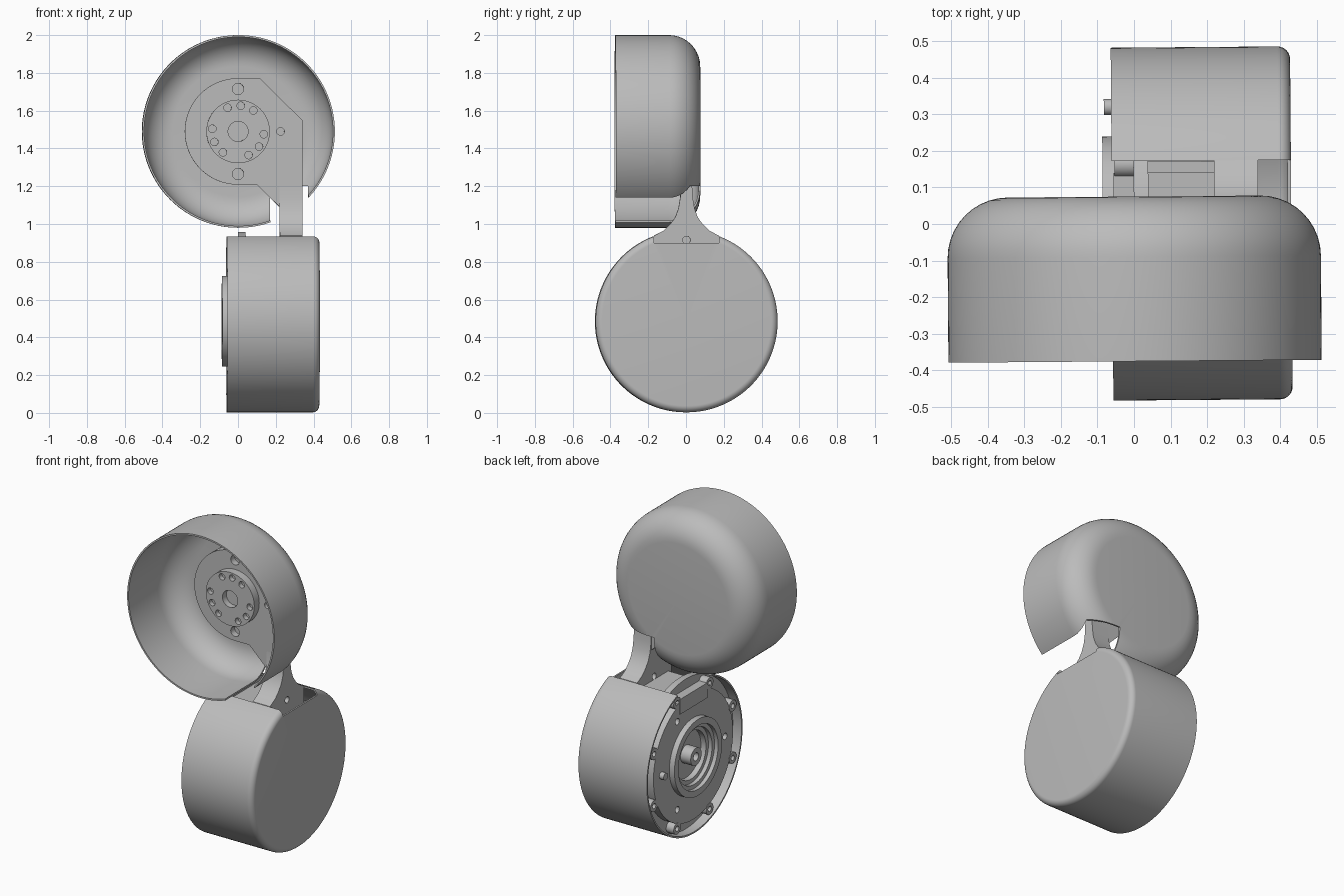
import bpy, bmesh
from math import sin, cos, pi, radians, sqrt
from mathutils import Matrix, Vector

if "Cube" in bpy.data.objects:
    bpy.data.objects.remove(bpy.data.objects["Cube"])

grey = bpy.data.materials.new("satin grey")
grey.use_nodes = True
grey.diffuse_color = (0.5, 0.5, 0.5, 1)
grey.node_tree.nodes["Principled BSDF"].inputs["Base Color"].default_value = (0.5, 0.5, 0.5, 1)

# Local frames: local z becomes the axis of each housing
UPPER = Matrix(((1, 0, 0, 0), (0, 0, 1, 0), (0, 1, 0, 1.49), (0, 0, 0, 1)))
LOWER = Matrix(((0, 0, 1, 0), (1, 0, 0, 0), (0, 1, 0, 0.485), (0, 0, 0, 1)))
WORLD = Matrix.Identity(4)
parts = []


def finish(name, bm, frame):
    bm.transform(frame)
    bmesh.ops.remove_doubles(bm, verts=bm.verts, dist=1e-5)
    bmesh.ops.recalc_face_normals(bm, faces=bm.faces)
    mesh = bpy.data.meshes.new(name)
    bm.to_mesh(mesh)
    bm.free()
    mesh.materials.append(grey)
    ob = bpy.data.objects.new(name, mesh)
    bpy.context.collection.objects.link(ob)
    parts.append(ob)
    return ob


def lathe(name, profile, frame, center=(0, 0), sides=96):
    """Spin a closed (radius, height) profile around the frame's axis."""
    bm = bmesh.new()
    rings = []
    for i in range(sides):
        a = 2 * pi * i / sides
        rings.append([bm.verts.new((center[0] + r * cos(a), center[1] + r * sin(a), h))
                      for r, h in profile])
    n = len(profile)
    for i in range(sides):
        p, q = rings[i], rings[(i + 1) % sides]
        for j in range(n):
            k = (j + 1) % n
            if profile[j][0] or profile[k][0]:
                quad = [p[j], q[j], q[k], p[k]]
                if not profile[j][0]:
                    quad = [p[j], q[k], p[k]]
                elif not profile[k][0]:
                    quad = [p[j], q[j], p[k]]
                bm.faces.new(quad)
    return finish(name, bm, frame)


def rod(name, r, lo, hi, frame, center=(0, 0), sides=32):
    return lathe(name, [(0, lo), (r, lo), (r, hi), (0, hi)], frame, center, sides)


def prism(name, outline, lo, hi, frame):
    bm = bmesh.new()
    face = bm.faces.new([bm.verts.new((x, y, lo)) for x, y in outline])
    new = bmesh.ops.extrude_face_region(bm, geom=[face])["geom"]
    bmesh.ops.translate(bm, vec=(0, 0, hi - lo), verts=[v for v in new if isinstance(v, bmesh.types.BMVert)])
    return finish(name, bm, frame)


def box(name, lo, hi):
    return prism(name, [(lo[0], lo[1]), (hi[0], lo[1]), (hi[0], hi[1]), (lo[0], hi[1])],
                 lo[2], hi[2], WORLD)


def cut(ob, cutters):
    """Subtract the cutters, bake the result and remove them."""
    for c in cutters:
        mod = ob.modifiers.new("cut", "BOOLEAN")
        mod.operation = "DIFFERENCE"
        mod.solver = "EXACT"
        mod.object = c
    bpy.context.view_layer.update()
    baked = bpy.data.meshes.new_from_object(ob.evaluated_get(bpy.context.evaluated_depsgraph_get()))
    ob.modifiers.clear()
    ob.data = baked
    for c in cutters:
        parts.remove(c)
        bpy.data.objects.remove(c)


def cup(name, radius, mouth, back, fillet, wall, frame):
    """Thin round shell with a rounded closed end."""
    def arc(f, r, b):
        return [(r - f + f * cos(t * pi / 20), b - f + f * sin(t * pi / 20)) for t in range(11)]
    outer = [(radius, mouth)] + arc(fillet, radius, back) + [(0, back)]
    inner = [(radius - wall, mouth)] + arc(fillet - wall, radius - wall, back - wall) + [(0, back - wall)]
    return lathe(name, outer + inner[::-1], frame, sides=128)


def polar(r, deg):
    return (r * cos(radians(deg)), r * sin(radians(deg)))


# Upper shell, with an opening for the arm
upper_shell = cup("upper_shell", 0.51, -0.375, 0.075, 0.165, 0.01, UPPER)
cut(upper_shell, [box("cutter", (0.17, -0.6, 0.8), (0.37, 0.3, 1.2))])

# Mounting plate: round on one side, angled towards the arm on the other
outline = [polar(0.282, 90 + 180 * i / 32) for i in range(33)]
outline += [(0.1, -0.282), (0.22, -0.4), (0.22, -0.42), (0.34, -0.42), (0.34, 0.06), (0.115, 0.282)]
plate = prism("upper_mounting_plate", outline, -0.03, 0.03, UPPER)
cut(plate, [rod("cutter", r, -0.1, 0.01, UPPER, c)
            for r, c in ((0.03, (0, 0.225)), (0.03, (0, -0.225)), (0.02, (0.225, 0)))])
backing = rod("upper_plate_backing", 0.28, 0.02, 0.07, UPPER, sides=64)

# Round output flange with three groups of three screw holes
flange = rod("upper_output_flange", 0.168, -0.08, -0.025, UPPER, sides=64)
holes = [rod("cutter", 0.053, -0.1, -0.04, UPPER)]
holes += [rod("cutter", 0.02, -0.1, -0.05, UPPER, polar(0.137, g + s), 20)
          for g in (54, 174, 294) for s in (0, 30, 60)]
cut(flange, holes)

# Arm, flaring out in a concave curve to its foot
half = [(0.03, 1.2), (0.033, 1.14), (0.043, 1.08), (0.06, 1.035), (0.085, 1.0),
        (0.12, 0.965), (0.172, 0.938), (0.172, 0.9), (0.172, 0.8)]
ARM = Matrix(((0, 0, 1, 0), (1, 0, 0, 0), (0, 1, 0, 0), (0, 0, 0, 1)))
arm = prism("connecting_arm", half + [(-y, z) for y, z in half[::-1]], 0.22, 0.34, ARM)
cut(arm, [rod("cutter", 0.02, 0.1, 0.5, ARM, (0, 0.915))])

# Lower shell, slotted along its top
lower_shell = cup("lower_shell", 0.482, -0.06, 0.43, 0.035, 0.01, LOWER)
cut(lower_shell, [box("cutter", (-0.2, -0.172, 0.9), (0.6, 0.172, 1.1))])

# Motor body with a stepped hub ring around the shaft
body = lathe("motor_body", [
    (0, 0.32), (0.4, 0.32), (0.4, -0.05), (0.24, -0.05), (0.24, -0.085), (0.2, -0.085),
    (0.2, -0.06), (0.175, -0.06), (0.175, -0.035), (0.15, -0.035), (0.15, 0.0), (0, 0.0)], LOWER)
lathe("motor_shaft", [(0.025, 0.01), (0.055, 0.01), (0.055, -0.07), (0.025, -0.07)], LOWER, sides=40)
lathe("motor_rim_ring", [(0.39, 0.0), (0.472, 0.0), (0.472, 0.04), (0.39, 0.04)], LOWER)
cut(body, [rod("cutter", 0.02, -0.1, 0.0, LOWER, polar(0.32, a)) for a in (60, 180, 300)])
rod("locating_pin", 0.022, -0.08, 0.0, LOWER, (0.32, 0))

# Screw lugs around the motor rim
for i in range(8):
    c = polar(0.428, 22.5 + 45 * i)
    lathe("screw_lug_%d" % (i + 1),
          [(0.016, 0.02), (0.036, 0.02), (0.036, -0.052), (0.016, -0.052)], LOWER, c, 24)

# Cable cover under the slot
box("cable_cover", (-0.055, -0.14, 0.8), (0.22, 0.14, 0.895))
box("cable_cover_step", (-0.05, -0.17, 0.8), (0.22, 0.17, 0.87))

# The whole assembly is turned very slightly; smooth the round faces
bpy.ops.object.select_all(action="DESELECT")
for ob in parts:
    ob.data.transform(Matrix.Rotation(radians(0.45), 4, "Z"))
    ob.select_set(True)
bpy.context.view_layer.objects.active = upper_shell
bpy.ops.object.shade_smooth_by_angle(angle=radians(30))
